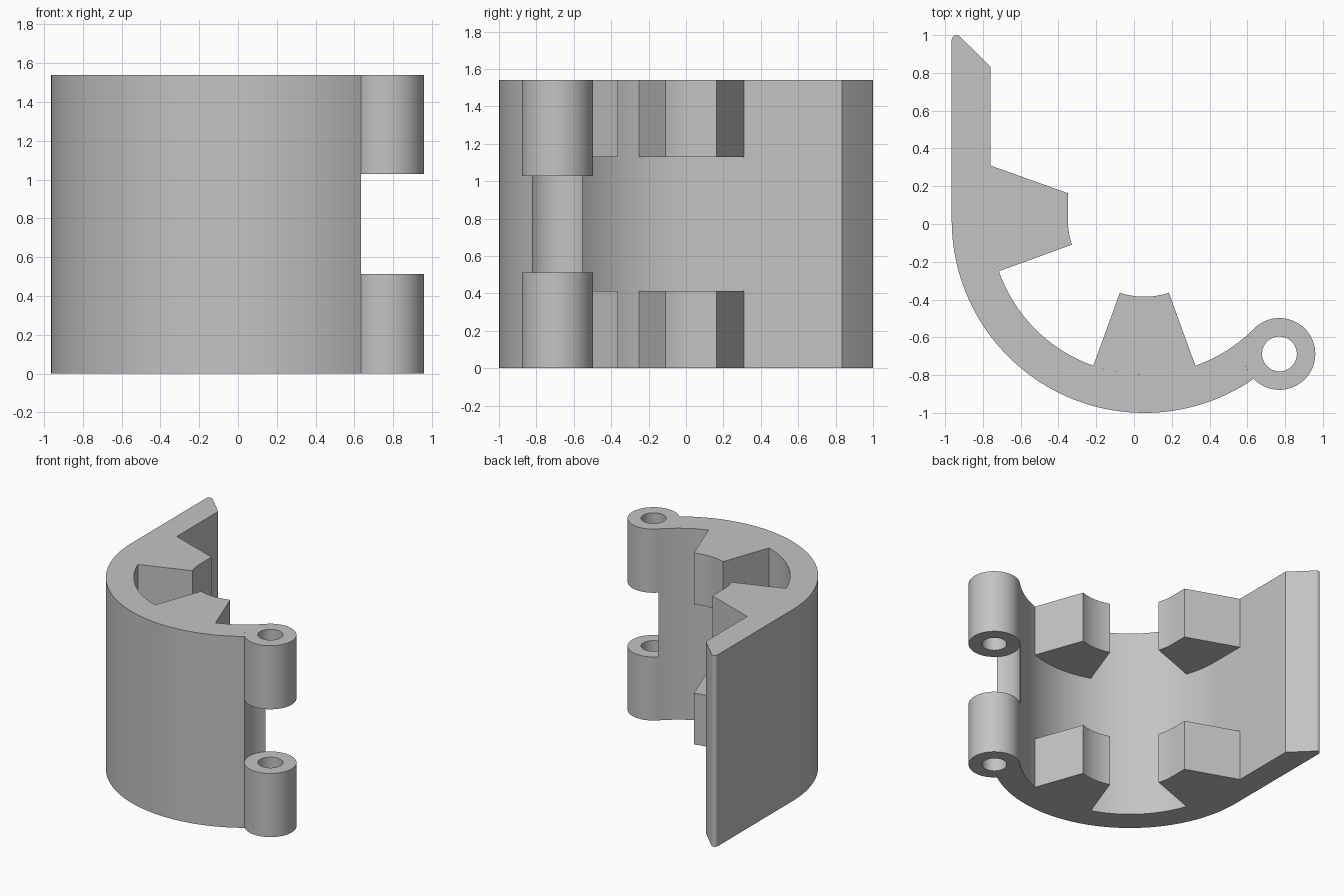
import bpy, bmesh
from math import cos, sin, acos, atan2, hypot, pi, radians

if "Cube" in bpy.data.objects:
    bpy.data.objects.remove(bpy.data.objects["Cube"], do_unlink=True)

grey = bpy.data.materials.new("light_grey")
grey.use_nodes = True
colour = (0.55, 0.55, 0.55, 1)
grey.diffuse_color = colour
grey.node_tree.nodes["Principled BSDF"].inputs["Base Color"].default_value = colour

HEIGHT = 1.54
CX, CY = 0.055, 0.02              # axis of the curved wall
R_OUT, R_IN, R_TIP = 1.02, 0.816, 0.405
HX, HY = 0.77, -0.688             # hinge pin axis
R_BARREL, R_PIN = 0.19, 0.092


def arc(cx, cy, r, a0, a1, n=48):
    steps = [a0 + (a1 - a0) * i / n for i in range(n + 1)]
    return [(cx + r * cos(a), cy + r * sin(a)) for a in steps]


def finish(name, bm):
    bmesh.ops.recalc_face_normals(bm, faces=bm.faces)
    mesh = bpy.data.meshes.new(name)
    bm.to_mesh(mesh)
    bm.free()
    mesh.materials.append(grey)
    obj = bpy.data.objects.new(name, mesh)
    bpy.context.collection.objects.link(obj)
    bpy.ops.object.select_all(action='DESELECT')
    obj.select_set(True)
    bpy.context.view_layer.objects.active = obj
    bpy.ops.object.shade_smooth_by_angle(angle=radians(25))


def bridge(bm, a, b):
    for i in range(len(a)):
        j = (i + 1) % len(a)
        bm.faces.new((a[i], a[j], b[j], b[i]))


def prism(name, outline, z0, z1):
    bm = bmesh.new()
    bottom, top = [[bm.verts.new((x, y, z)) for x, y in outline] for z in (z0, z1)]
    bm.faces.new(bottom)
    bm.faces.new(top)
    bridge(bm, bottom, top)
    bmesh.ops.remove_doubles(bm, verts=bm.verts, dist=1e-5)
    finish(name, bm)


def tube(name, z0, z1, n=64):
    bm = bmesh.new()
    section = [(R_BARREL, z0), (R_BARREL, z1), (R_PIN, z1), (R_PIN, z0)]
    rings = [[bm.verts.new((x, y, z)) for x, y in arc(HX, HY, r, 0, 2 * pi, n)[:-1]]
             for r, z in section]
    for k in range(4):
        bridge(bm, rings[k], rings[(k + 1) % 4])
    finish(name, bm)


# Curved wall with a straight left flange; its end cups the hinge barrels
reach = hypot(HX - CX, HY - CY)
hinge_dir = atan2(HY - CY, HX - CX)
# The outer face runs into the barrel circle, the inner face is tangent to it
outer_end = hinge_dir - acos((reach**2 + R_OUT**2 - R_BARREL**2) / (2 * reach * R_OUT))
inner_end = hinge_dir


def hinge_angle(r, a):
    return atan2(CY + r * sin(a) - HY, CX + r * cos(a) - HX) % (2 * pi)


left, inner = CX - R_OUT, CX - R_IN
flange_tip = [(inner, 0.835)] + arc(left + 0.025, 0.975, 0.025, pi / 4, pi, 8)
cup = arc(HX, HY, R_BARREL, hinge_angle(R_OUT, outer_end), hinge_angle(R_IN, inner_end), 24)
wall = (arc(CX, CY, R_IN, inner_end, -pi, 80) + flange_tip
        + arc(CX, CY, R_OUT, -pi, outer_end, 96) + cup[1:-1])
prism("curved_wall", wall, 0, HEIGHT)

# Tapered inner lugs: one at the front, one on the left flange
spread_base, spread_tip = atan2(0.27, 0.77), atan2(0.13, 0.385)
front = -pi / 2
front_lug = (arc(CX, CY, R_IN, front - spread_base, front + spread_base, 24)
             + arc(CX, CY, R_TIP, front + spread_tip, front - spread_tip, 12))
side_lug = (arc(CX, CY, R_IN, -pi + spread_base, -pi, 16)
            + [(inner, 0.31), (CX - R_TIP, 0.163)]
            + arc(CX, CY, R_TIP, -pi, -pi + spread_tip, 10))

# Lugs and hinge barrels repeat at the bottom and the top
LUG, BARREL = 0.412, 0.512
for level, low in (("lower", True), ("upper", False)):
    z0, z1 = (0, LUG) if low else (HEIGHT - LUG, HEIGHT)
    prism(level + "_front_lug", front_lug, z0, z1)
    prism(level + "_side_lug", side_lug, z0, z1)
    z0, z1 = (0, BARREL) if low else (HEIGHT - BARREL, HEIGHT)
    tube(level + "_hinge_barrel", z0, z1)
